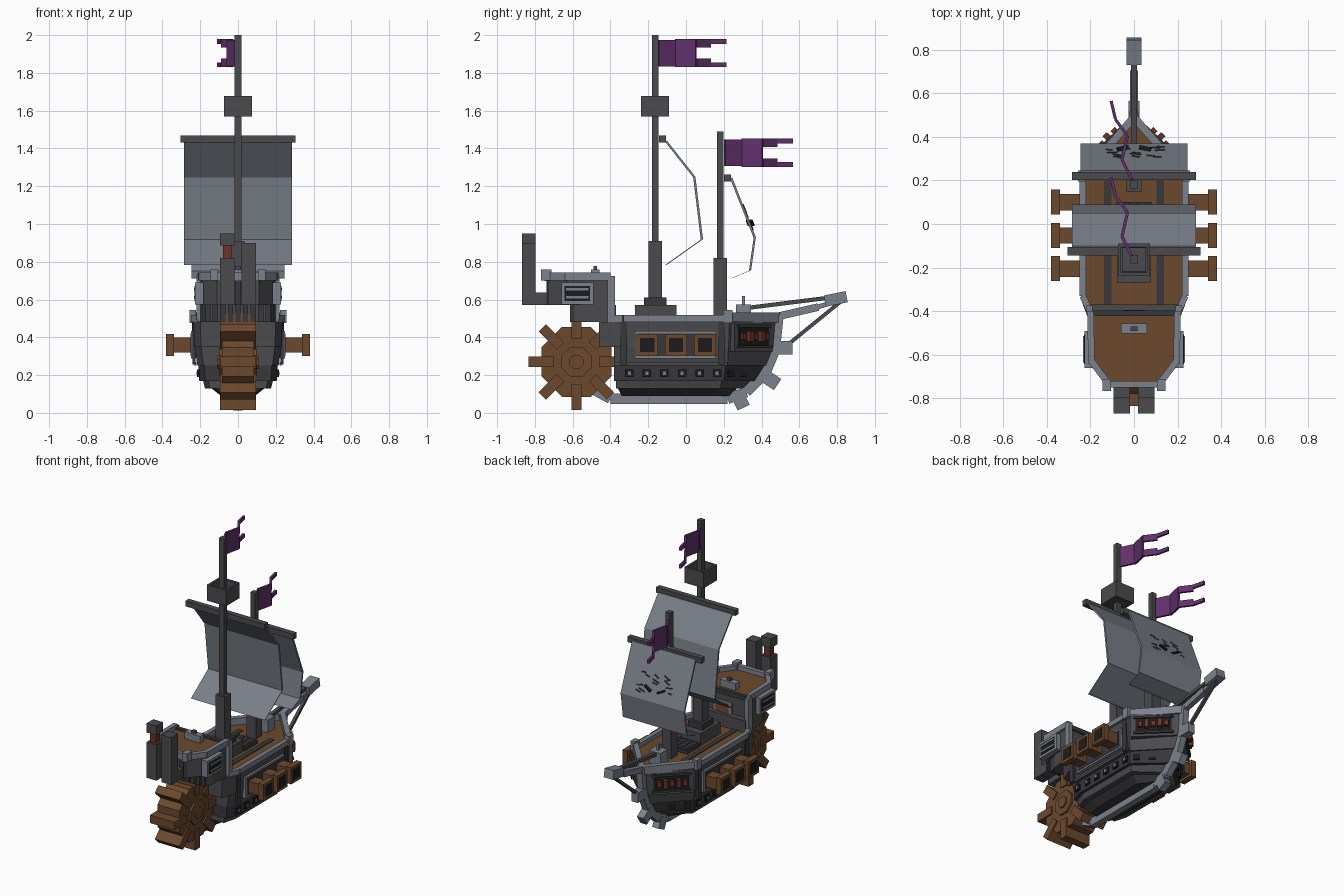
import bpy, bmesh, math, random
from mathutils import Vector, Matrix

if "Cube" in bpy.data.objects:
    bpy.data.objects.remove(bpy.data.objects["Cube"])
random.seed(4)


def material(name, r, g, b):
    m = bpy.data.materials.new(name)
    m.use_nodes = True
    m.diffuse_color = (r, g, b, 1)
    m.node_tree.nodes["Principled BSDF"].inputs["Base Color"].default_value = (r, g, b, 1)
    return m


DARK = material("dark_timber", 0.07, 0.07, 0.077)
DEEP = material("charcoal_timber", 0.04, 0.04, 0.044)
BLACK = material("black_opening", 0.012, 0.012, 0.014)
LIGHT = material("pale_grey_trim", 0.2, 0.22, 0.26)
SAIL = material("sail_cloth", 0.19, 0.21, 0.245)
BROWN = material("brown_wood", 0.15, 0.066, 0.026)
PURPLE = material("purple_cloth", 0.12, 0.03, 0.15)
RED = material("rust_red", 0.15, 0.032, 0.018)


def finish(name, bm, mat):
    bmesh.ops.recalc_face_normals(bm, faces=bm.faces)
    me = bpy.data.meshes.new(name)
    bm.to_mesh(me)
    bm.free()
    me.materials.append(mat)
    ob = bpy.data.objects.new(name, me)
    bpy.context.collection.objects.link(ob)
    return ob


def box(name, c, size, mat, turn=0):
    bm = bmesh.new()
    m = Matrix.Translation(c) @ Matrix.Rotation(turn, 4, 'Z') @ Matrix.Diagonal((*size, 1))
    bmesh.ops.create_cube(bm, size=1, matrix=m)
    return finish(name, bm, mat)


def beam(name, p, q, w, h, mat):
    # Bar from p to q, w across and h high
    p, q = Vector(p), Vector(q)
    d = q - p
    bm = bmesh.new()
    m = (Matrix.Translation((p + q) / 2) @ d.to_track_quat('Y', 'Z').to_matrix().to_4x4()
         @ Matrix.Diagonal((w, d.length, h, 1)))
    bmesh.ops.create_cube(bm, size=1, matrix=m)
    return finish(name, bm, mat)


def loft(name, low, z0, high, z1, mat, axis='Z'):
    # Solid between two matching outlines, along z or along x
    place = (lambda p, t: (p[0], p[1], t)) if axis == 'Z' else (lambda p, t: (t, p[0], p[1]))
    bm = bmesh.new()
    a = [bm.verts.new(place(p, z0)) for p in low]
    b = [bm.verts.new(place(p, z1)) for p in high]
    bm.faces.new(a)
    bm.faces.new(b)
    for i in range(len(a)):
        j = (i + 1) % len(a)
        bm.faces.new((a[i], a[j], b[j], b[i]))
    return finish(name, bm, mat)


def mirrored(side):
    return side + [(-x, y) for x, y in reversed(side)]


def hull(w, back, corner, tip):
    return mirrored([(w * 0.85, back), (w, back + 0.09), (w, corner), (0.015, tip)])


# Hull, in stepped layers from the keel up
loft("hull_bottom", hull(0.09, -0.34, 0.14, 0.24), 0.09, hull(0.14, -0.36, 0.16, 0.27), 0.13, DEEP)
loft("hull_bilge", hull(0.175, -0.37, 0.18, 0.30), 0.13, hull(0.185, -0.37, 0.19, 0.34), 0.17, DARK)
loft("hull_port_row", hull(0.205, -0.38, 0.2, 0.37), 0.17, hull(0.21, -0.38, 0.21, 0.42), 0.25, DEEP)
loft("hull_waist", hull(0.215, -0.38, 0.22, 0.43), 0.25, hull(0.23, -0.38, 0.225, 0.47), 0.35, DARK)
loft("hull_upper", hull(0.23, -0.46, 0.225, 0.47), 0.35, hull(0.235, -0.46, 0.23, 0.48), 0.48, DARK)
loft("main_deck", hull(0.22, -0.45, 0.22, 0.46), 0.47, hull(0.22, -0.45, 0.22, 0.46), 0.486, BROWN)
for s in (-1, 1):
    box("deck_stripe", (s * 0.12, -0.1, 0.487), (0.035, 0.6, 0.008), DEEP)
    beam("side_rail", (s * 0.235, -0.33, 0.5), (s * 0.235, 0.23, 0.5), 0.03, 0.035, LIGHT)
    beam("quarter_rail", (s * 0.235, -0.33, 0.5), (s * 0.2, -0.41, 0.5), 0.03, 0.035, LIGHT)
    beam("bow_rail", (s * 0.24, 0.215, 0.505), (0, 0.49, 0.505), 0.035, 0.055, LIGHT)
    box("rail_post", (s * 0.24, 0.22, 0.51), (0.035, 0.05, 0.07), LIGHT)
    box("wale", (s * 0.225, -0.08, 0.26), (0.012, 0.6, 0.018), DARK)
    for y in (-0.33, 0.19):
        box("hull_rib", (s * 0.232, y, 0.37), (0.016, 0.035, 0.23), DEEP)
    # Small lower ports
    for i in range(6):
        y = -0.3 + i * 0.093
        box("lower_port", (s * 0.21, y, 0.21), (0.014, 0.045, 0.04), BLACK)
        box("port_bolt", (s * 0.213, y, 0.21), (0.016, 0.016, 0.02), LIGHT)
    for t in (0.15, 0.5):
        box("bow_port", (s * 0.208 * (1 - t), 0.208 + 0.19 * t, 0.21), (0.014, 0.045, 0.04),
            BLACK, s * math.radians(45))
    # Broadside panel with three square cannons
    box("gun_panel_trim", (s * 0.235, -0.055, 0.36), (0.026, 0.43, 0.145), LIGHT)
    box("gun_panel", (s * 0.237, -0.055, 0.36), (0.028, 0.405, 0.12), DEEP)
    for y in (-0.205, -0.053, 0.1):
        box("cannon_barrel", (s * 0.28, y, 0.36), (0.13, 0.075, 0.08), BROWN)
        box("cannon_muzzle", (s * 0.36, y, 0.36), (0.04, 0.115, 0.115), BROWN)
        box("cannon_bore", (s * 0.378, y, 0.36), (0.008, 0.075, 0.075), BLACK)
    # Angled gun window on each side of the bow
    turn = s * math.radians(46)
    along, out = Vector((-s * 0.69, 0.72, 0)), Vector((s * 0.72, 0.69, 0))
    mid = Vector((s * 0.126, 0.345, 0.405))
    box("bow_window_frame", mid, (0.035, 0.29, 0.16), DARK, turn)
    box("bow_window", mid + out * 0.015, (0.012, 0.23, 0.1), BLACK, turn)
    for z in (-0.055, 0.055):
        box("bow_window_sill", mid + out * 0.02 + Vector((0, 0, z)), (0.02, 0.25, 0.014), DEEP, turn)
    for i in range(5):
        box("bow_gun", mid + along * (i - 2) * 0.042 + out * 0.025,
            (0.035 + 0.02 * (i % 2), 0.028, 0.035 + 0.02 * (i % 2)), RED, turn)

# Keel, stem and ram teeth
keel = [(-0.5, 0.13), (-0.4, 0.075), (0.22, 0.075), (0.32, 0.11), (0.42, 0.21), (0.47, 0.33), (0.49, 0.52)]
for a, b in zip(keel, keel[1:]):
    beam("keel", (0, *a), (0, *b), 0.045, 0.055, LIGHT)
for a, b in (((0.27, 0.1), (0.305, 0.028)), ((0.41, 0.2), (0.485, 0.15)), ((0.47, 0.345), (0.565, 0.345))):
    beam("ram_tooth", (0, *a), (0, *b), 0.05, 0.07, LIGHT)

# Stern castle
low = mirrored([(0.17, -0.6), (0.19, -0.55), (0.2, -0.37)])
full = mirrored([(0.11, -0.73), (0.19, -0.63), (0.2, -0.41)])
loft("castle_foot", low, 0.48, low, 0.57, DARK)
loft("castle_walls", full, 0.57, full, 0.7, DARK)
loft("castle_deck", full, 0.7, full, 0.712, BROWN)
for i in range(-4, 5):
    box("stern_plank", (i * 0.04, -0.6, 0.525), (0.028, 0.03, 0.09), DEEP)
for x in (-0.08, 0, 0.08):
    box("stern_batten", (x, -0.732, 0.635), (0.03, 0.012, 0.13), DEEP)
box("stern_rail", (0, -0.735, 0.72), (0.25, 0.03, 0.045), LIGHT)
box("castle_front_beam", (0, -0.41, 0.71), (0.4, 0.025, 0.03), DEEP)
box("door_frame", (0, -0.408, 0.565), (0.14, 0.02, 0.17), LIGHT)
box("door", (0, -0.4, 0.56), (0.1, 0.012, 0.15), BROWN)
box("castle_chest", (0, -0.48, 0.735), (0.12, 0.045, 0.05), LIGHT)
box("chest_handle", (0, -0.48, 0.765), (0.03, 0.02, 0.025), DARK)
for s in (-1, 1):
    beam("castle_side_rail", (s * 0.2, -0.4, 0.722), (s * 0.195, -0.64, 0.722), 0.03, 0.04, LIGHT)
    beam("castle_quarter_rail", (s * 0.195, -0.63, 0.722), (s * 0.115, -0.735, 0.722), 0.03, 0.04, LIGHT)
    box("stern_rail_post", (s * 0.125, -0.74, 0.73), (0.04, 0.055, 0.06), LIGHT)
    box("castle_corner_post", (s * 0.205, -0.395, 0.61), (0.03, 0.04, 0.23), LIGHT)
    box("castle_window_frame", (s * 0.205, -0.575, 0.632), (0.045, 0.17, 0.115), LIGHT)
    box("castle_window", (s * 0.225, -0.575, 0.632), (0.01, 0.135, 0.08), BLACK)
    for z in (0.612, 0.655):
        box("castle_window_bar", (s * 0.228, -0.575, z), (0.01, 0.12, 0.012), LIGHT)
    # Smoke stacks
    box("stack_foot", (s * 0.057, -0.79, 0.605), (0.075, 0.14, 0.065), DARK)
box("left_stack", (0.057, -0.833, 0.735), (0.075, 0.072, 0.33), DARK)
box("right_stack", (-0.057, -0.833, 0.695), (0.075, 0.072, 0.25), DARK)
box("stack_ember", (-0.057, -0.833, 0.85), (0.045, 0.045, 0.08), RED)
box("stack_cap", (-0.057, -0.833, 0.918), (0.075, 0.072, 0.065), DARK)

# Paddle wheel
def octagon(r):
    return [(-0.58 + r * math.cos(math.radians(22.5 + 45 * i)),
             0.27 + r * math.sin(math.radians(22.5 + 45 * i))) for i in range(8)]


for name, r, w, mat in (("wheel_drum", 0.2, 0.085, BROWN), ("wheel_hub", 0.085, 0.098, BROWN),
                        ("wheel_axle", 0.04, 0.108, BROWN)):
    loft(name, octagon(r), -w, octagon(r), w, mat, 'X')
for i in range(8):
    d = Vector((0, math.cos(i * math.pi / 4), math.sin(i * math.pi / 4)))
    c = Vector((0, -0.58, 0.27))
    beam("wheel_paddle", c + d * 0.12, c + d * 0.255, 0.19, 0.055, BROWN)

# Masts and fittings
box("main_mast", (0, -0.163, 1.24), (0.036, 0.036, 1.52), DARK)
box("main_mast_sleeve", (0, -0.163, 0.7), (0.07, 0.07, 0.42), DARK)
box("main_mast_step", (0, -0.16, 0.525), (0.15, 0.22, 0.09), DARK)
box("main_mast_collar", (0, -0.163, 0.59), (0.11, 0.12, 0.04), DEEP)
box("fore_mast", (0, 0.181, 0.985), (0.036, 0.036, 1.01), DARK)
box("fore_mast_sleeve", (0, 0.181, 0.65), (0.07, 0.07, 0.34), DARK)
box("deck_hatch", (0, 0.03, 0.495), (0.16, 0.14, 0.03), DEEP)
for i in range(4):
    box("hatch_bar", (-0.06 + i * 0.04, 0.03, 0.51), (0.014, 0.13, 0.014), DARK)
box("bow_capstan", (0, 0.305, 0.53), (0.09, 0.08, 0.09), LIGHT)
box("capstan_post", (0, 0.305, 0.59), (0.015, 0.015, 0.06), LIGHT)
box("lookout_floor", (0, -0.163, 1.58), (0.11, 0.11, 0.02), DARK)
for i in range(4):
    a = i * math.pi / 2
    x, y = 0.067 * math.cos(a), 0.067 * math.sin(a)
    box("lookout_wall", (x, -0.163 + y, 1.623), (0.014, 0.148, 0.11), DARK, a)
box("main_yard", (0, -0.125, 1.45), (0.61, 0.038, 0.038), DARK)
box("fore_yard", (0, 0.22, 1.243), (0.57, 0.038, 0.038), DARK)

# Sails, as bent sheets
def sail(name, half, path):
    back = [(y - 0.012, z - 0.003) for y, z in reversed(path)]
    loft(name, path + back, -half, path + back, half, SAIL, 'X')


sail("main_sail", 0.285, [(-0.1, 1.44), (0.05, 1.25), (0.09, 0.92), (-0.1, 0.785)])
fore_path = [(0.245, 1.245), (0.37, 0.93), (0.345, 0.755), (0.25, 0.715)]
sail("fore_sail", 0.245, fore_path)
top, knee = (Vector((0, *p)) for p in fore_path[:2])


def on_sail(x, t):
    return top.lerp(knee, t) + Vector((x, 0, 0))


for s in (-1, 1):
    beam("sail_hole", on_sail(s * 0.075, 0.72), on_sail(s * 0.025, 0.8), 0.035, 0.01, BLACK)
for i in range(14):
    x, t = random.uniform(-0.14, 0.12), random.uniform(0.45, 0.95)
    beam("sail_tear", on_sail(x, t), on_sail(x + random.uniform(0.02, 0.05), t + random.uniform(-0.06, 0.04)),
         0.006, 0.008, DEEP)

# Swallow-tailed flags
wave = [(-0.01, 0), (-0.055, 0.09), (-0.03, 0.2), (-0.085, 0.275), (-0.105, 0.36)]
for y, z in ((-0.147, 1.905), (0.205, 1.377)):
    for i in range(4):
        a, b = ((wave[k][0], y + wave[k][1]) for k in (i, i + 1))
        if i < 2:
            beam("flag", (*a, z), (*b, z), 0.014, 0.15 if i else 0.14, PURPLE)
        else:
            h = 0.045 if i == 2 else 0.026
            for s in (-1, 1):
                zz = z + s * (0.075 - h / 2)
                beam("flag_tail", (*a, zz), (*b, zz), 0.014, h, PURPLE)

# Bowsprit and stay
beam("bowsprit_foot", (0, 0.46, 0.505), (0, 0.7, 0.56), 0.035, 0.04, LIGHT)
beam("bowsprit", (0, 0.32, 0.555), (0, 0.8, 0.615), 0.026, 0.022, DARK)
beam("bowsprit_under", (0, 0.66, 0.55), (0, 0.83, 0.6), 0.025, 0.025, LIGHT)
beam("bowsprit_head", (0, 0.735, 0.592), (0, 0.85, 0.615), 0.07, 0.06, LIGHT)
beam("bowsprit_stay", (0, 0.55, 0.37), (0, 0.82, 0.59), 0.02, 0.02, DARK)
